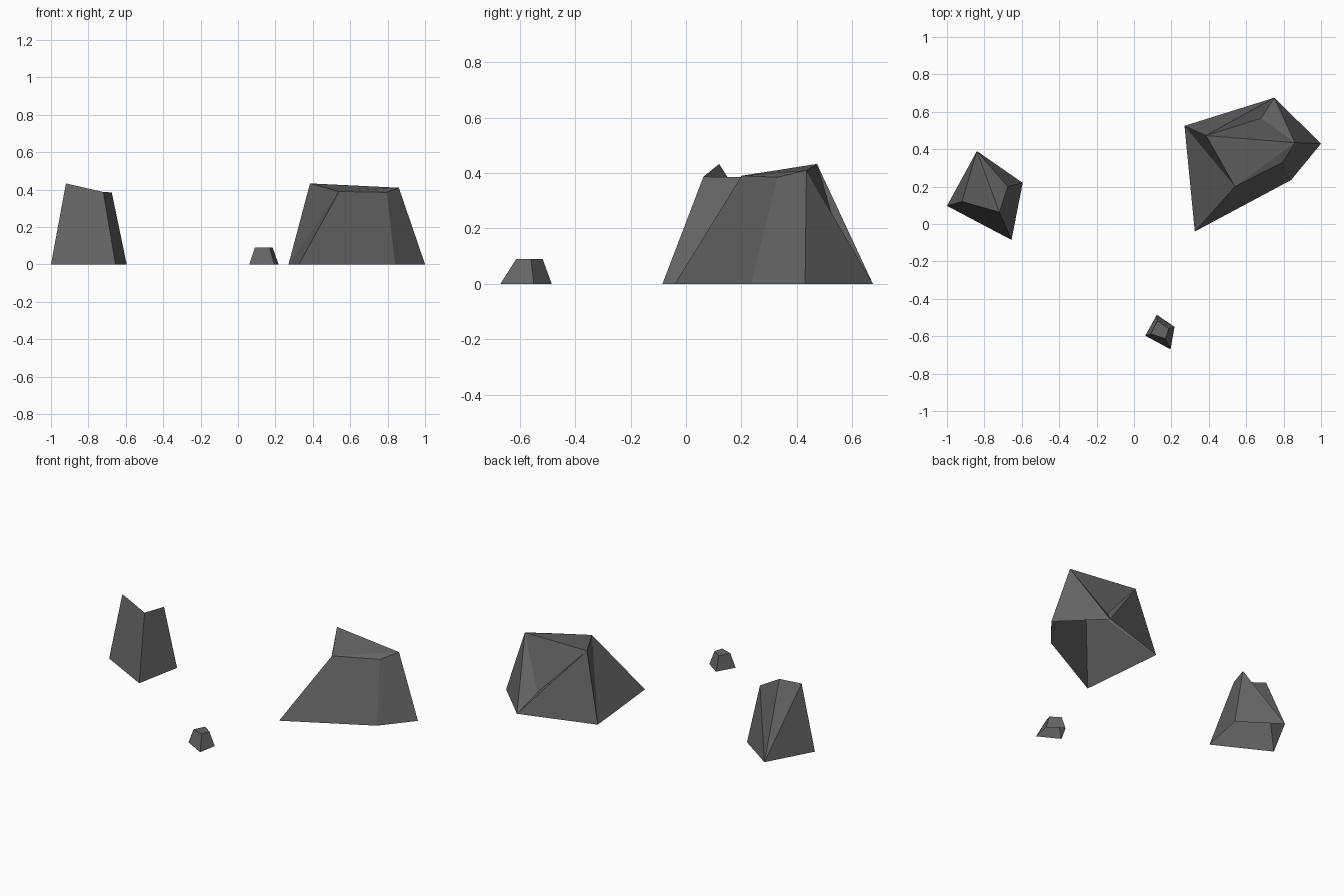
import bpy

stone = bpy.data.materials.new("dark grey stone")
stone.diffuse_color = (0.13, 0.13, 0.13, 1)


def rock(name, base, top, faces):
    """Open-bottomed rock: base ring on the ground (counter-clockwise), then top corners."""
    verts = [(x, y, 0) for x, y in base] + top
    mesh = bpy.data.meshes.new(name)
    mesh.from_pydata(verts, [], faces)
    mesh.materials.append(stone)
    mesh.update()
    obj = bpy.data.objects.new(name, mesh)
    bpy.context.collection.objects.link(obj)
    return obj


# Large five-sided rock, with a chipped notch in the back
rock("large_rock",
     [(0.325, -0.04), (0.84, 0.235), (1.0, 0.43), (0.75, 0.675), (0.27, 0.525)],
     [(0.54, 0.20, 0.39), (0.795, 0.33, 0.385), (0.86, 0.435, 0.41),
      (0.68, 0.565, 0.115), (0.385, 0.473, 0.433)],
     [(0, 1, 6, 5), (1, 2, 7, 6), (2, 3, 7), (3, 8, 7), (3, 4, 9), (3, 9, 8),
      (4, 0, 5), (4, 5, 9), (5, 6, 7), (5, 7, 9), (7, 8, 9)])

# Medium four-sided rock, its back corner broken down to the ground
rock("medium_rock",
     [(-1.0, 0.097), (-0.655, -0.085), (-0.595, 0.22), (-0.84, 0.39)],
     [(-0.92, 0.12, 0.433), (-0.72, 0.063, 0.387), (-0.675, 0.20, 0.385)],
     [(0, 1, 5, 4), (1, 2, 6, 5), (2, 3, 6), (3, 0, 4), (3, 5, 6), (3, 4, 5)])

# Small flat-topped rock
rock("small_rock",
     [(0.06, -0.597), (0.195, -0.67), (0.217, -0.55), (0.122, -0.485)],
     [(0.09, -0.588, 0.09), (0.168, -0.613, 0.09),
      (0.185, -0.56, 0.09), (0.125, -0.518, 0.09)],
     [(i, (i + 1) % 4, 4 + (i + 1) % 4, 4 + i) for i in range(4)] + [(4, 5, 6, 7)])
